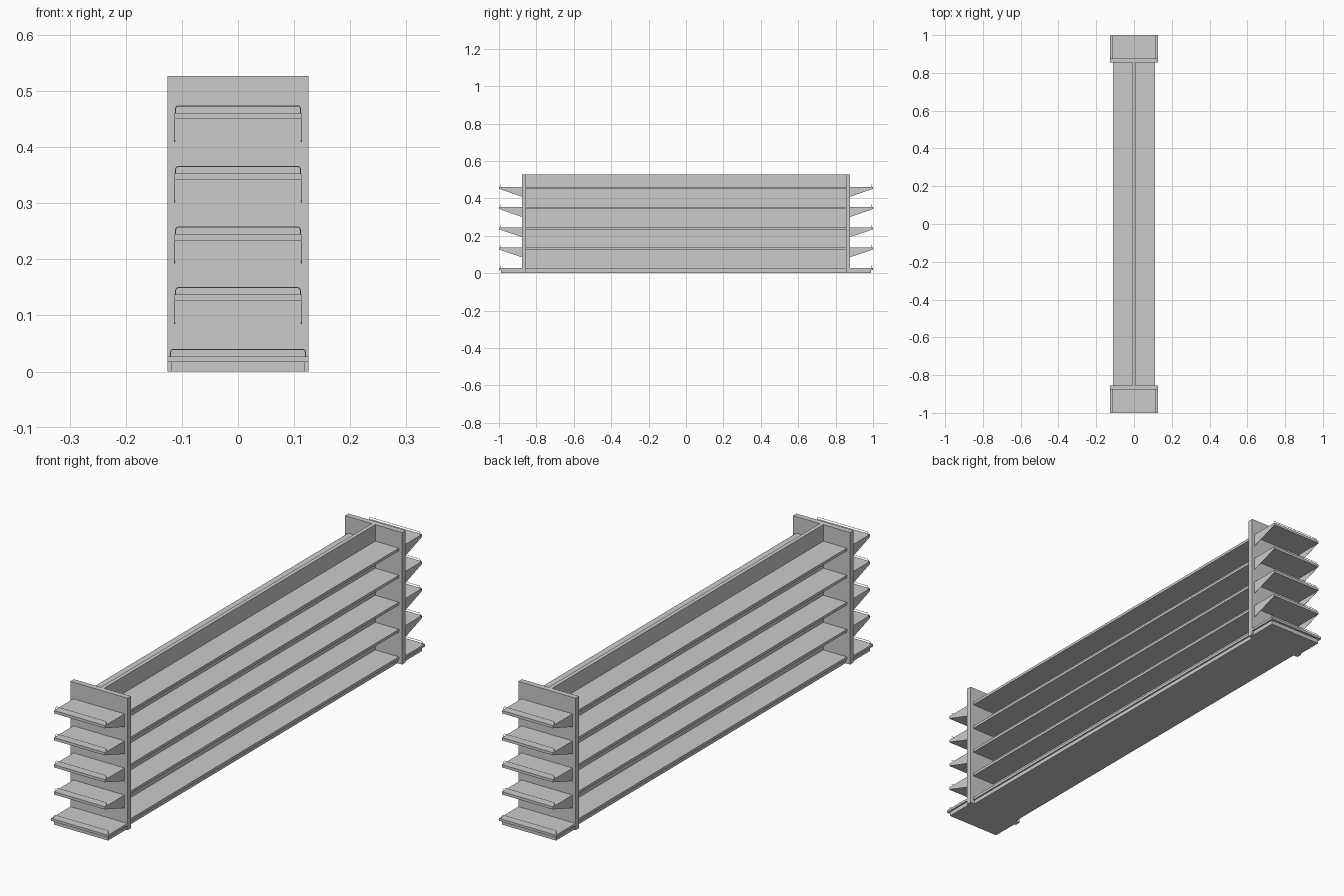
import bpy, bmesh

if "Cube" in bpy.data.objects:
    bpy.data.objects.remove(bpy.data.objects["Cube"])

SHELF_Z = [0.137, 0.245, 0.353, 0.461]   # top surfaces
T = 0.011                                # shelf thickness


def make_object(name, bm):
    bmesh.ops.recalc_face_normals(bm, faces=bm.faces)
    mesh = bpy.data.meshes.new(name)
    bm.to_mesh(mesh)
    bm.free()
    ob = bpy.data.objects.new(name, mesh)
    bpy.context.collection.objects.link(ob)
    return ob


def box(name, x0, x1, y0, y1, z0, z1):
    bm = bmesh.new()
    bmesh.ops.create_cube(bm, size=1)
    for v in bm.verts:
        v.co.x = x0 if v.co.x < 0 else x1
        v.co.y = y0 if v.co.y < 0 else y1
        v.co.z = z0 if v.co.z < 0 else z1
    return make_object(name, bm)


def bracket(name, x, side, z):
    # thin triangular plate under one side of an end shelf
    bm = bmesh.new()
    pts = [(0.877, z - T), (0.877, z - 0.052), (0.992, z - T - 0.002), (0.992, z - T)]
    f = bm.faces.new([bm.verts.new((x, side * y, h)) for y, h in pts])
    ext = bmesh.ops.extrude_face_region(bm, geom=[f])
    for v in ext["geom"]:
        if isinstance(v, bmesh.types.BMVert):
            v.co.x -= 0.001 if x > 0 else -0.001
    return make_object(name, bm)


def wire_guard(name, half, y, z, height=0.0125):
    # low wire fence with bevelled upper corners
    c = bpy.data.curves.new(name, 'CURVE')
    c.dimensions = '3D'
    c.bevel_depth = 0.0009
    c.bevel_resolution = 1
    r = 0.004
    pts = [(-half, 0), (-half, height - r), (-half + 0.3 * r, height - 0.3 * r),
           (-half + r, height)]
    pts += [(-px, pz) for px, pz in reversed(pts)]
    s = c.splines.new('POLY')
    s.points.add(len(pts) - 1)
    for p, (px, pz) in zip(s.points, pts):
        p.co = (px, y, z + pz, 1)
    bpy.context.collection.objects.link(bpy.data.objects.new(name, c))


# Central back panel
box("back_panel", -0.008, 0.008, -0.855, 0.855, 0, 0.527)

# Long shelves and base decks on both faces
for s, tag in ((-1, "left"), (1, "right")):
    def side_box(name, inner, outer, z0, z1):
        a, b = sorted((s * inner, s * outer))
        box(f"{tag}_{name}", a, b, -0.855, 0.855, z0, z1)
    for i, z in enumerate(SHELF_Z):
        side_box(f"shelf_{i}", 0.008, 0.112, z - T, z)
    side_box("base_deck", 0.008, 0.112, 0.016, 0.027)
    side_box("plinth", 0.008, 0.106, 0, 0.016)

# End panels with short shelves, brackets and wire guards
for s, tag in ((-1, "front"), (1, "back")):
    def end_box(name, half, inner, outer, z0, z1):
        a, b = sorted((s * inner, s * outer))
        box(f"{tag}_{name}", -half, half, a, b, z0, z1)
    end_box("end_panel", 0.126, 0.855, 0.877, 0, 0.527)
    for i, z in enumerate(SHELF_Z):
        end_box(f"end_shelf_{i}", 0.113, 0.877, 1.0, z - T, z)
        wire_guard(f"{tag}_guard_{i}", 0.111, s * 0.99, z)
        for x in (-0.113, 0.113):
            bracket(f"{tag}_bracket_{i}", x, s, z)
    end_box("end_base_deck", 0.126, 0.877, 1.0, 0.017, 0.027)
    end_box("end_plinth", 0.119, 0.877, 0.99, 0, 0.017)
    wire_guard(f"{tag}_base_guard", 0.12, s * 0.99, 0.027)
